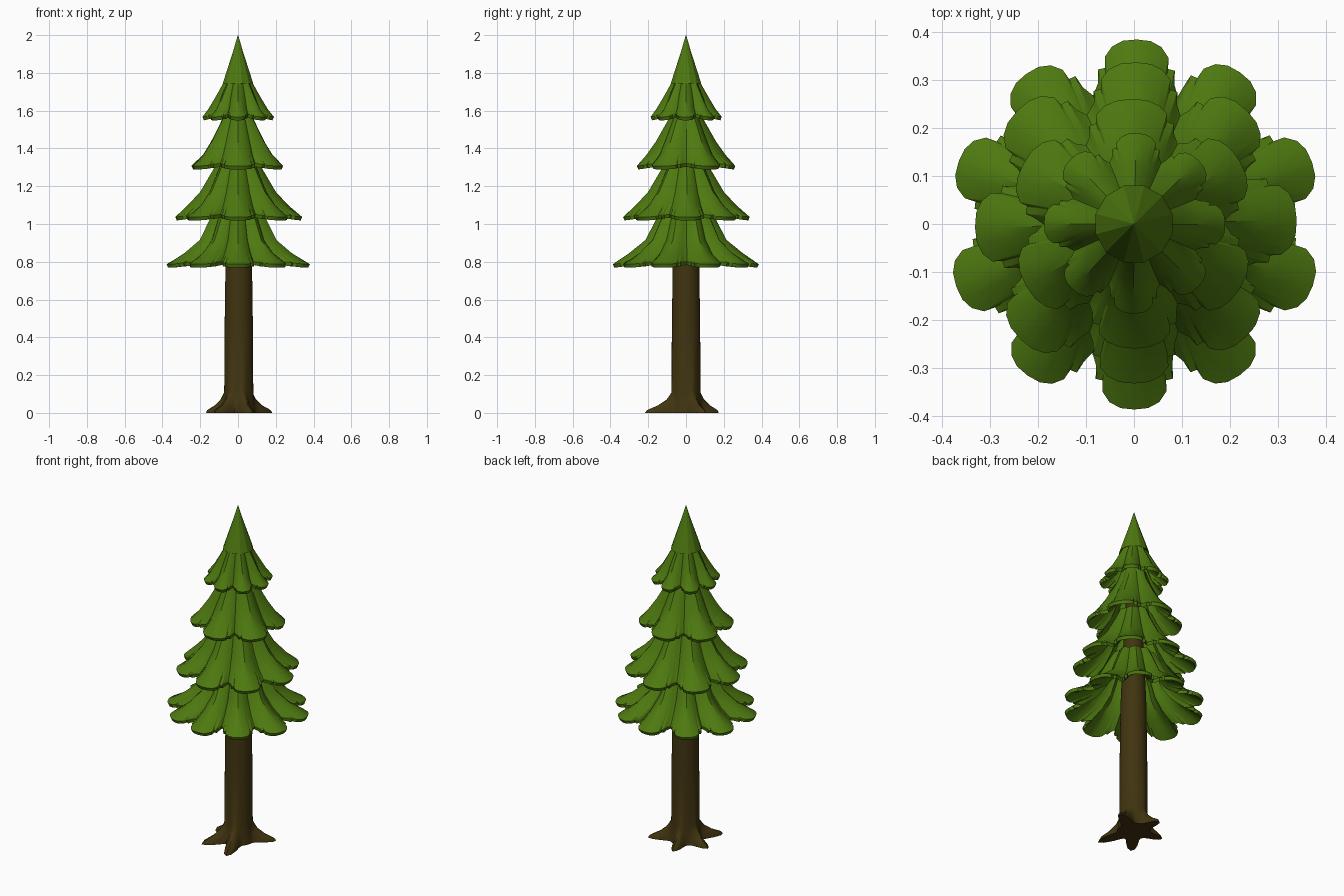
import bpy, bmesh, math, random

if "Cube" in bpy.data.objects:
    bpy.data.objects.remove(bpy.data.objects["Cube"])
random.seed(4)


def material(name, rgb):
    m = bpy.data.materials.new(name)
    m.diffuse_color = (*rgb, 1)
    m.use_nodes = True
    m.node_tree.nodes["Principled BSDF"].inputs["Base Color"].default_value = m.diffuse_color
    return m


GREEN = material("needle green", (0.075, 0.19, 0.005))
BROWN = material("bark brown", (0.052, 0.034, 0.005))


def loft(name, rings, mat, angle=28):
    """Skin a list of equal-length rings and cap both ends."""
    bm = bmesh.new()
    loops = [[bm.verts.new(p) for p in ring] for ring in rings]
    n = len(loops[0])
    for a, b in zip(loops, loops[1:]):
        for i in range(n):
            bm.faces.new((a[i], a[(i + 1) % n], b[(i + 1) % n], b[i]))
    bm.faces.new(loops[0])
    bm.faces.new(loops[-1])
    bmesh.ops.recalc_face_normals(bm, faces=bm.faces)
    me = bpy.data.meshes.new(name)
    bm.to_mesh(me)
    bm.free()
    ob = bpy.data.objects.new(name, me)
    bpy.context.collection.objects.link(ob)
    me.materials.append(mat)
    bpy.ops.object.select_all(action='DESELECT')
    ob.select_set(True)
    bpy.context.view_layer.objects.active = ob
    bpy.ops.object.shade_smooth_by_angle(angle=math.radians(angle))
    return ob


# Half outline of one bough: fraction of lobe width, fraction of tip radius
HALF = [(0, 1), (.12, .995), (.22, .97), (.30, .92), (.32, .86), (.39, .86), (.42, .79), (.5, .73)]
LOBE = [(-t, r) for t, r in HALF[:0:-1]] + HALF[:-1]


def skirt(name, lobes, z0, z1, r_tip, r_mid, r_top):
    """One tier: drooping scalloped boughs, a thin rim and a hollow underside."""
    h = z1 - z0
    # (height, ridge radius, bough strength)
    rows = [(z1 + .07, r_top * .75, .5), (z1, r_top, .6),
            (z0 + h * .55, r_mid, .75),
            (z0 + h * .28, r_mid + (r_tip - r_mid) * .48, .9), (z0 + .012, r_tip, 1)]
    pts = []
    for k in range(lobes):
        mid = math.pi / 2 + math.tau * k / lobes + random.uniform(-.03, .03)
        size = random.uniform(.98, 1.01)
        for t, r in LOBE:
            pts.append((mid + t * math.tau / lobes, t, r, size))

    def ring(z, rad, s, rim, inset=0):
        out = []
        for a, t, r, size in pts:
            f = r if rim else 1 - .27 * s * (2 * abs(t)) ** 1.15
            q = max(rad * f * (size if rim else 1) - inset, .03)
            lift = .014 * (1 - r) / .27 if rim else 0
            out.append((q * math.cos(a), q * math.sin(a), z + lift))
        return out

    outer = [ring(z, r, s, i == 4) for i, (z, r, s) in enumerate(rows)]
    lip = [ring(z0 - .006, r_tip, 1, True, .008)]
    inner = [ring(z - .012, r, s, False, .022) for z, r, s in reversed(rows[:4])]
    loft(name, outer + lip + inner, GREEN)


# Foliage tiers from the bottom up
skirt("bottom_boughs", 10, .775, 1.03, .392, .215, .155)
skirt("lower_boughs", 8, 1.025, 1.29, .338, .20, .13)
skirt("middle_boughs", 6, 1.295, 1.55, .262, .16, .095)
skirt("upper_boughs", 8, 1.555, 1.75, .190, .125, .075)


# Pointed crown
def circle(z, r, n=12):
    return [(r * math.cos(math.tau * i / n + .26), r * math.sin(math.tau * i / n + .26), z)
            for i in range(n)]


loft("crown_tip", [circle(1.775, .03), circle(1.745, .083), circle(1.83, .055),
                   circle(1.92, .025), circle(2.0, .001)], GREEN)

# Trunk with five spreading roots: (direction, reach)
ROOTS = [(-127, .215), (-72, .228), (29, .205), (103, .178), (169, .178)]


def trunk_ring(z, base, spread, n=60):
    out = []
    for i in range(n):
        a = math.tau * i / n
        r = base
        for deg, reach in ROOTS:
            d = math.degrees(a) - deg
            d = (d + 180) % 360 - 180
            r += (reach - base) * spread * math.exp(-(d / 14) ** 2)
        out.append((r * math.cos(a) + .004, r * math.sin(a), z))
    return out


loft("trunk", [trunk_ring(0, .088, 1), trunk_ring(.015, .086, .92), trunk_ring(.04, .082, .5),
               trunk_ring(.07, .079, .2), trunk_ring(.11, .077, 0), trunk_ring(.45, .075, 0),
               trunk_ring(.80, .070, 0), trunk_ring(1.3, .05, 0), trunk_ring(1.7, .025, 0)],
     BROWN, 40)
